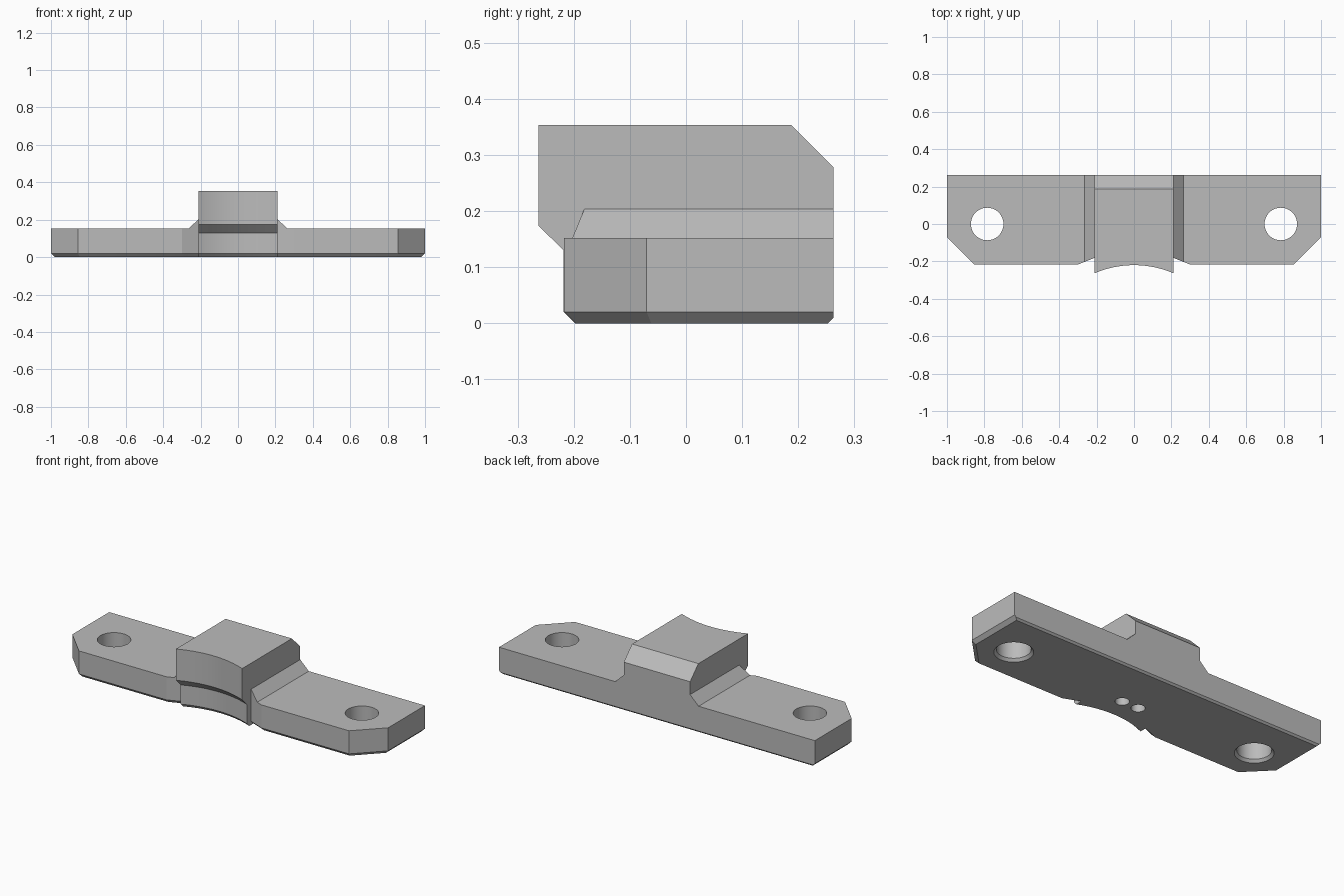
import bpy
import bmesh
from math import cos, sin, tau, sqrt, radians
from mathutils import Vector

cube = bpy.data.objects.get("Cube")
if cube:
    bpy.data.objects.remove(cube, do_unlink=True)

HALF, BACK, PLATE_TOP = 0.21, 0.263, 0.152

grey = bpy.data.materials.new("plain_grey")
grey.use_nodes = True
grey.diffuse_color = (0.5, 0.5, 0.5, 1)
grey.node_tree.nodes["Principled BSDF"].inputs["Base Color"].default_value = (0.5, 0.5, 0.5, 1)


def loft(name, rings):
    """Closed solid skinned through rings that share one point count."""
    bm = bmesh.new()
    loops = [[bm.verts.new(p) for p in ring] for ring in rings]
    n = len(loops[0])
    for a, b in zip(loops, loops[1:]):
        for i in range(n):
            j = (i + 1) % n
            bm.faces.new((a[i], a[j], b[j], b[i]))
    bm.faces.new(loops[0][::-1])
    bm.faces.new(loops[-1])
    bmesh.ops.recalc_face_normals(bm, faces=bm.faces)
    mesh = bpy.data.meshes.new(name)
    bm.to_mesh(mesh)
    bm.free()
    mesh.materials.append(grey)
    obj = bpy.data.objects.new(name, mesh)
    bpy.context.collection.objects.link(obj)
    return obj


def combine(target, tool, operation):
    mod = target.modifiers.new(operation.lower(), 'BOOLEAN')
    mod.operation, mod.object, mod.solver = operation, tool, 'EXACT'
    bpy.context.view_layer.objects.active = target
    bpy.ops.object.modifier_apply(modifier=mod.name)
    bpy.data.objects.remove(tool, do_unlink=True)


def inset(points, d):
    """Mitred inward offset of a counter-clockwise outline."""
    result = []
    for i, p in enumerate(points):
        e1 = (p - points[i - 1]).normalized()
        e2 = (points[(i + 1) % len(points)] - p).normalized()
        n1, n2 = Vector((-e1.y, e1.x)), Vector((-e2.y, e2.x))
        result.append(p + (n1 + n2) * d / (1 + n1.dot(n2)))
    return result


def cylinder(name, x, y, steps):
    return loft(name, [[(x + r * cos(tau * i / 48), y + r * sin(tau * i / 48), z)
                        for i in range(48)] for r, z in steps])


# Plate outline with cut front corners, chamfered along the underside
side = [(0.15, -0.157), (0.30, -0.217), (0.855, -0.217), (1, -0.07), (1, BACK)]
outline = [Vector(p) for p in side + [(-x, y) for x, y in reversed(side)]]
rings = []
for d, z in ((0.02, 0), (0.01, 0.01), (0, 0.02), (0, 0.3)):
    rings.append([(p.x, BACK - max(0, d - 0.01) if p.y > 0.2 else p.y, z)
                  for p in inset(outline, d)])
bracket = loft("mounting_bracket", rings)

# Trim the plate top, leaving sloped ramps beside the block
ramp = [(1.1, -0.1), (1.1, PLATE_TOP), (0.264, PLATE_TOP), (HALF, 0.204)]
profile = ramp + [(-x, z) for x, z in reversed(ramp)]
trim = loft("trim", [[(x, y, z) for x, z in profile] for y in (-0.5, 0.5)])
combine(bracket, trim, 'INTERSECT')

# Raised block with a concave overhanging front
radius = 0.534
sections = []
for i in range(25):
    x = HALF * (i / 12 - 1)
    f = -0.22 - radius + sqrt(radius ** 2 - x ** 2)
    f = -0.44 - f - 0.0  # mirror the arc so its ends reach forward
    f = -0.44 - f
    low = f + 0.045
    sections.append([(x, y, z) for y, z in (
        (BACK, 0.01), (BACK - 0.01, 0), (low + 0.02, 0), (low, 0.02), (low, 0.13),
        (f, 0.174), (f, 0.353), (0.188, 0.353), (BACK, 0.278))])
combine(bracket, loft("block", sections), 'UNION')

# Bolt holes with countersunk undersides, and two blind holes below
for s in (-1, 1):
    bolt = cylinder("bolt_hole", s * 0.785, 0,
                    ((0.12, -0.02), (0.1, 0), (0.087, 0.015), (0.087, 0.4)))
    combine(bracket, bolt, 'DIFFERENCE')
    pin = cylinder("pin_hole", s * 0.052, -0.03, ((0.036, -0.05), (0.036, 0.2)))
    combine(bracket, pin, 'DIFFERENCE')

bpy.ops.object.select_all(action='DESELECT')
bracket.select_set(True)
bpy.context.view_layer.objects.active = bracket
bpy.ops.object.shade_smooth_by_angle(angle=radians(20))
